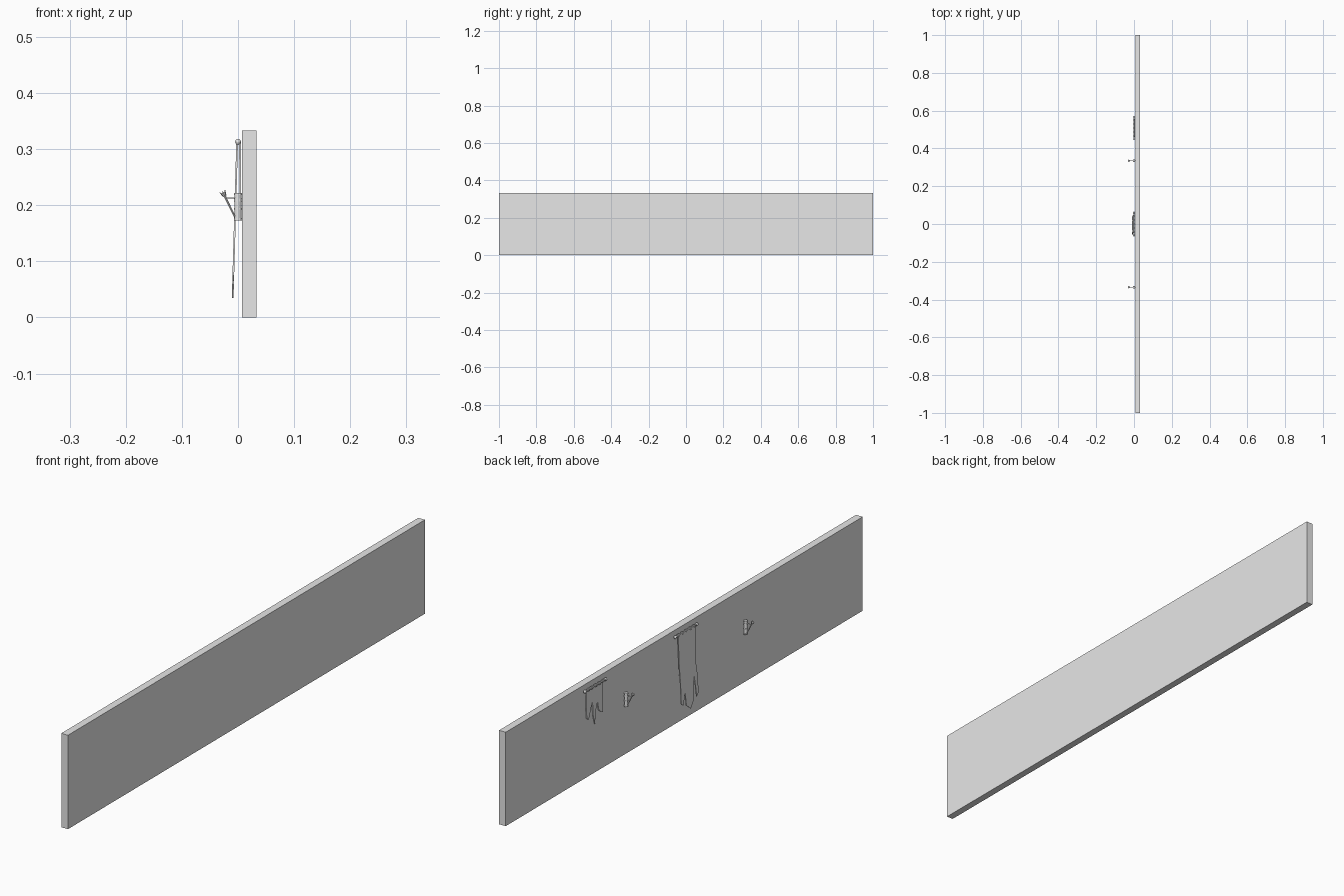
import bpy, bmesh, math
from mathutils import Vector

cube = bpy.data.objects.get("Cube")
if cube:
    bpy.data.objects.remove(cube, do_unlink=True)

stone = bpy.data.materials.new("light_grey")
stone.use_nodes = True
stone.diffuse_color = (0.8, 0.8, 0.8, 1)
stone.node_tree.nodes["Principled BSDF"].inputs["Base Color"].default_value = (0.8, 0.8, 0.8, 1)


def finish(name, bm):
    bmesh.ops.recalc_face_normals(bm, faces=bm.faces)
    mesh = bpy.data.meshes.new(name)
    bm.to_mesh(mesh)
    bm.free()
    mesh.materials.append(stone)
    obj = bpy.data.objects.new(name, mesh)
    bpy.context.collection.objects.link(obj)
    return obj


def box(name, low, high):
    bm = bmesh.new()
    bmesh.ops.create_cube(bm, size=1)
    for v in bm.verts:
        v.co = Vector([a + (b - a) * (c + 0.5) for a, b, c in zip(low, high, v.co)])
    return finish(name, bm)


def add_rod(bm, start, end, r1, r2=None, sides=10):
    """Cylinder or cone from start to end."""
    start, end = Vector(start), Vector(end)
    axis = end - start
    new = bmesh.ops.create_cone(bm, cap_ends=True, segments=sides, radius1=r1,
                                radius2=r1 if r2 is None else r2, depth=axis.length)
    turn = Vector((0, 0, 1)).rotation_difference(axis)
    for v in new["verts"]:
        v.co = turn @ v.co + (start + end) / 2


def pole(name, y, half, z):
    """Hanging pole with end knobs and rings."""
    bm = bmesh.new()
    add_rod(bm, (0, y - half, z), (0, y + half, z), 0.003)
    for side in (-1, 1):
        new = bmesh.ops.create_uvsphere(bm, u_segments=10, v_segments=6, radius=0.0055)
        for v in new["verts"]:
            v.co += Vector((0, y + side * half, z))
    for i in range(5):
        ry = y + half * 0.36 * (i - 2)
        add_rod(bm, (0, ry - 0.003, z), (0, ry + 0.003, z), 0.005)
    finish(name, bm)


def banner(name, y, top, outline, x_top, x_bottom):
    """Thin tattered cloth, leaning from x_top to x_bottom."""
    bm = bmesh.new()
    low = min(z for _, z in outline)
    verts = []
    for dy, z in outline:
        t = (top - z) / (top - low)
        verts.append(bm.verts.new((x_top + (x_bottom - x_top) * t, y + dy, z)))
    face = bm.faces.new(verts)
    new = bmesh.ops.extrude_face_region(bm, geom=[face])
    for v in new["geom"]:
        if isinstance(v, bmesh.types.BMVert):
            v.co.x += 0.003
    finish(name, bm)


def torch(name, y):
    # Wall holder with raised bands
    bm = bmesh.new()
    add_rod(bm, (0, y, 0.173), (0, y, 0.222), 0.006, sides=12)
    for z, h in ((0.173, 0.004), (0.192, 0.003), (0.207, 0.005), (0.218, 0.003)):
        add_rod(bm, (0, y, z), (0, y, z + h), 0.0072, sides=12)
    finish(name + "_holder", bm)
    # Slanted handle, support arm and flared crown
    bm = bmesh.new()
    foot, head = Vector((-0.006, y, 0.18)), Vector((-0.024, y, 0.217))
    lean = (head - foot).normalized()
    add_rod(bm, foot, head, 0.0014, 0.002, 8)
    add_rod(bm, (-0.005, y, 0.213), (-0.022, y, 0.213), 0.001, sides=6)
    add_rod(bm, head - lean * 0.001, head + lean * 0.005, 0.003, 0.0055, 8)
    side = Vector((0, 1, 0))
    across = lean.cross(side)
    for i in range(6):
        a = math.tau * i / 6
        out = side * math.cos(a) + across * math.sin(a)
        base = head + lean * 0.004 + out * 0.004
        add_rod(bm, base, base + lean * 0.005 + out * 0.002, 0.0013, 0.0004, 5)
    finish(name + "_stick", bm)


# Wall slab
box("wall", (0.007, -1, 0), (0.033, 1, 0.333))

# Long banner in the middle
pole("long_banner_pole", 0, 0.06, 0.313)
banner("long_banner", 0, 0.313,
       [(0.048, 0.313), (0.046, 0.2), (0.042, 0.15), (0.04, 0.07), (0.028, 0.06),
        (0.018, 0.105), (0.012, 0.055), (-0.012, 0.035), (-0.03, 0.06),
        (-0.033, 0.15), (-0.04, 0.11), (-0.046, 0.065), (-0.056, 0.075),
        (-0.055, 0.13), (-0.047, 0.18), (-0.048, 0.313)], -0.003, -0.011)

# Short banner beside it
pole("short_banner_pole", 0.508, 0.058, 0.313)
banner("short_banner", 0.508, 0.313,
       [(0.046, 0.313), (0.047, 0.25), (0.043, 0.21), (0.032, 0.203), (0.022, 0.235),
        (0.012, 0.262), (0.008, 0.21), (-0.002, 0.175), (-0.008, 0.225),
        (-0.016, 0.25), (-0.024, 0.215), (-0.036, 0.205), (-0.047, 0.2),
        (-0.044, 0.25), (-0.046, 0.313)], 0.002, 0.003)

# Torches either side of the long banner
for label, ty in (("torch_a", 0.335), ("torch_b", -0.335)):
    torch(label, ty)
